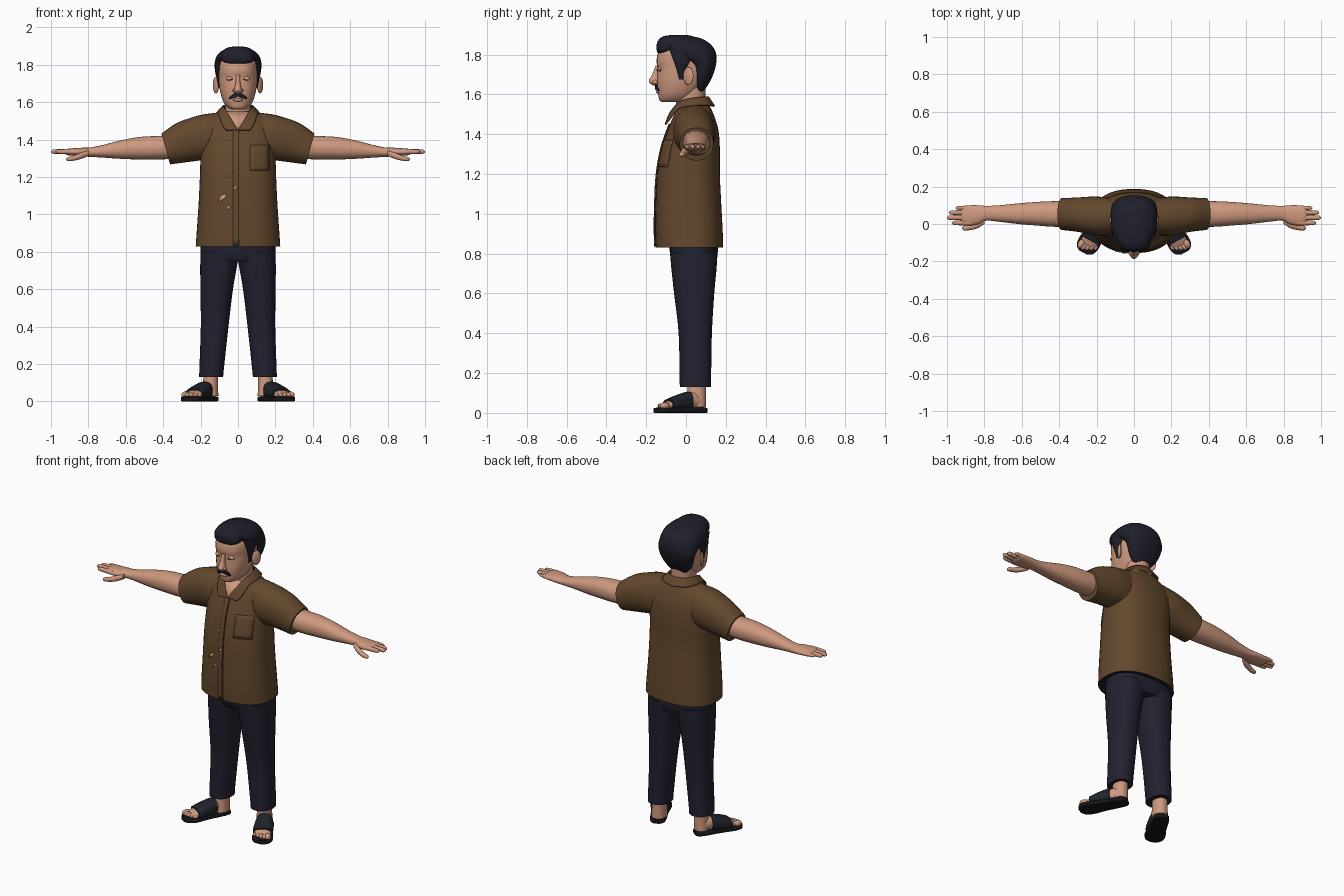
import bpy, bmesh, math
from mathutils import Matrix, Vector
from mathutils.bvhtree import BVHTree

cube = bpy.data.objects.get("Cube")
if cube:
    bpy.data.objects.remove(cube, do_unlink=True)


def material(name, rgb):
    m = bpy.data.materials.new(name)
    m.use_nodes = True
    m.diffuse_color = (*rgb, 1)
    bsdf = next(n for n in m.node_tree.nodes if n.type == 'BSDF_PRINCIPLED')
    bsdf.inputs["Base Color"].default_value = (*rgb, 1)
    return m


SKIN = material("skin", (0.62, 0.32, 0.21))
BROWN = material("brown_cloth", (0.125, 0.065, 0.026))
SEAM = material("dark_brown_seam", (0.06, 0.03, 0.012))
HAIR = material("black_hair", (0.013, 0.014, 0.024))
NAVY = material("navy_cloth", (0.015, 0.016, 0.029))
STRAP = material("sandal_strap", (0.014, 0.016, 0.024))
SOLE = material("sandal_sole", (0.008, 0.008, 0.011))
made = []


def finish(name, bm, mat, mirror=False, matrix=None, thick=0):
    """Turn a bmesh into an object, with optional placement, mirror and thickness."""
    if matrix:
        bm.transform(matrix)
    bmesh.ops.recalc_face_normals(bm, faces=bm.faces)
    me = bpy.data.meshes.new(name)
    bm.to_mesh(me)
    bm.free()
    me.materials.append(mat)
    ob = bpy.data.objects.new(name, me)
    bpy.context.collection.objects.link(ob)
    if mirror:
        ob.modifiers.new("mirror", 'MIRROR').use_clip = True
    if thick:
        s = ob.modifiers.new("thickness", 'SOLIDIFY')
        s.thickness, s.offset = thick, 0
    made.append(ob)
    return ob


def smooth_rows(rows, k=4):
    """Catmull-Rom interpolation between section rows."""
    out = []
    for i in range(len(rows) - 1):
        p = [rows[max(0, min(len(rows) - 1, i + d))] for d in (-1, 0, 1, 2)]
        for j in range(k):
            t = j / k
            out.append([0.5 * (2 * b + (c - a) * t + (2 * a - 5 * b + 4 * c - d) * t * t
                               + (3 * b - a - 3 * c + d) * t ** 3) for a, b, c, d in zip(*p)])
    return out + [list(rows[-1])]


def loft(name, rows, mat, axis='z', p=2.2, n=32, tilt=0, **kw):
    """Skin rounded sections; a row is (position, low, high, low, high)."""
    bm = bmesh.new()
    rings = []
    for t, a0, a1, b0, b1 in smooth_rows(rows):
        ring = []
        for i in range(n):
            c, s = math.cos(math.tau * i / n), math.sin(math.tau * i / n)
            u = math.copysign(abs(c) ** (2 / p), c) * (a1 - a0) / 2
            v = math.copysign(abs(s) ** (2 / p), s) * (b1 - b0) / 2
            a, b = (a0 + a1) / 2 + u, (b0 + b1) / 2 + v
            ring.append(bm.verts.new((a, b, t) if axis == 'z' else (t + tilt * v, a, b)))
        rings.append(ring)
    for r, q in zip(rings, rings[1:]):
        for i in range(n):
            bm.faces.new((r[i], r[(i + 1) % n], q[(i + 1) % n], q[i]))
    bm.faces.new(rings[0])
    bm.faces.new(rings[-1])
    return finish(name, bm, mat, **kw)


def ball(name, centre, size, mat, rot=0, **kw):
    bm = bmesh.new()
    bmesh.ops.create_uvsphere(bm, u_segments=20, v_segments=12, radius=1)
    m = Matrix.Translation(centre) @ Matrix.Rotation(rot, 4, 'Z') @ Matrix.Diagonal((*size, 1))
    return finish(name, bm, mat, matrix=m, **kw)


def sheet(name, edge_a, edge_b, mat, cols=5, place=Vector, **kw):
    """Strip of quads between two polylines."""
    bm = bmesh.new()
    grid = [[bm.verts.new(place(Vector(a).lerp(Vector(b), j / cols))) for j in range(cols + 1)]
            for a, b in zip(edge_a, edge_b)]
    for r, q in zip(grid, grid[1:]):
        for j in range(cols):
            bm.faces.new((r[j], r[j + 1], q[j + 1], q[j]))
    return finish(name, bm, mat, **kw)


def on_front(ob, lift):
    """Placement rule that drops (x, z) points on the front of an object."""
    tree = BVHTree.FromPolygons([v.co for v in ob.data.vertices],
                                [f.vertices for f in ob.data.polygons])

    def place(v):
        hit = tree.ray_cast(Vector((v.x, -2, v.y)), Vector((0, 1, 0)))[0]
        return Vector((v.x, (hit.y if hit else 0) - lift, v.y))
    return place


def sym(z, r, y0, y1):
    return (z, -r, r, y0, y1)


# Shirt body, with a dark underside at the hem
torso = loft("shirt_body", [
    sym(.83, .226, -.152, .187), sym(.92, .22, -.155, .184), sym(1.05, .211, -.153, .177),
    sym(1.2, .204, -.145, .17), sym(1.33, .2, -.122, .17), sym(1.42, .198, -.092, .163),
    sym(1.48, .188, -.068, .146), sym(1.52, .15, -.05, .13), sym(1.55, .085, -.035, .115)],
    BROWN, p=2.4, n=48)
torso.data.materials.append(NAVY)
for f in torso.data.polygons:
    if f.normal.z < -.95 and f.center.z < .85:
        f.material_index = 1

# Sleeves and arms
loft("sleeve", [(.08, -.04, .13, 1.35, 1.545), (.15, -.062, .142, 1.30, 1.535),
                (.21, -.06, .147, 1.292, 1.52), (.30, -.042, .142, 1.28, 1.488),
                (.386, -.032, .138, 1.268, 1.432)], BROWN, axis='x', tilt=.28, mirror=True)
loft("arm", [(.3, -.01, .12, 1.30, 1.43), (.42, -.015, .122, 1.294, 1.42),
             (.52, -.008, .118, 1.294, 1.415), (.62, .0, .11, 1.297, 1.398),
             (.72, .012, .1, 1.304, 1.372), (.79, .018, .097, 1.308, 1.358),
             (.83, .0, .1, 1.31, 1.357), (.88, -.008, .1, 1.314, 1.354),
             (.915, -.002, .096, 1.318, 1.35), (.93, .02, .08, 1.33, 1.34)],
     SKIN, axis='x', mirror=True)

# Fingers and thumb
for label, y, tip, r in (("index", .006, .975, .013), ("middle", .034, 1.0, .0135),
                         ("ring", .061, .99, .013), ("little", .086, .955, .011)):
    def section(x, k, y=y, r=r):
        return (x, y - r * k, y + r * k, 1.336 - r * k, 1.336 + r * k)
    loft(label + "_finger", [section(.87, 1), section(.92, 1), section(tip - .02, .9),
                             section(tip - .006, .65), section(tip, .05)],
         SKIN, axis='x', n=12, mirror=True)
loft("thumb", [(.8, .0, .03, 1.312, 1.342), (.84, -.024, .012, 1.296, 1.33),
               (.88, -.033, -.003, 1.287, 1.315), (.91, -.034, -.01, 1.285, 1.307),
               (.92, -.024, -.02, 1.292, 1.298)], SKIN, axis='x', n=14, mirror=True)

# Collar and open neck
inner = [(.002, -.1, 1.452), (.03, -.083, 1.50), (.06, -.045, 1.55), (.074, -.01, 1.57),
         (.078, .035, 1.58), (.055, .09, 1.586), (0, .11, 1.588)]
outer = [(.06, -.105, 1.45), (.083, -.083, 1.475), (.1, -.045, 1.525), (.108, .0, 1.54),
         (.11, .05, 1.545), (.08, .115, 1.545), (0, .142, 1.54)]
sheet("collar", smooth_rows(inner), smooth_rows(outer), BROWN, mirror=True, thick=.009)
sheet("open_neck", [(0, y - .002, z) for x, y, z in inner[:3]],
      [(x, y + .003, z) for x, y, z in inner[:3]], SKIN, mirror=True, thick=.004)
loft("neck", [sym(1.45, .07, -.05, .1), sym(1.53, .068, -.05, .095), sym(1.66, .07, -.05, .1)], SKIN)

# Shirt front: placket line, pocket and worn spots
heights = [.835 + .0325 * i for i in range(20)]
sheet("placket", [(-.026, z) for z in heights], [(.004, z) for z in heights],
      BROWN, place=on_front(torso, .003), thick=.005)
sheet("placket_seam", [(-.001, z) for z in heights], [(.005, z) for z in heights],
      SEAM, cols=1, place=on_front(torso, .006), thick=.003)
levels = [1.235 + .0225 * i for i in range(7)]
sheet("chest_pocket", [(.065, z) for z in levels], [(.165, z) for z in levels],
      BROWN, place=on_front(torso, .003), thick=.007)
for label, x, z, w, h in (("large", -.085, 1.09, .022, .02), ("upper", -.016, 1.142, .011, .011),
                          ("lower", -.053, 1.036, .014, .01)):
    sheet(label + "_worn_spot", [(x - w, z - h), (x - w * .3, z + h * .4), (x + w, z + h)],
          [(x - w * .4, z - h), (x + w * .6, z - h * .2), (x + w * 1.1, z + h * .6)],
          SKIN, place=on_front(torso, .004), thick=.005)

# Trousers
loft("trouser_hips", [sym(.745, .19, -.06, .145), sym(.78, .2, -.078, .157),
                      sym(.86, .2, -.085, .163)], NAVY, p=2.5)
loft("trouser_leg", [(.13, .078, .207, -.03, .125), (.16, .077, .207, -.032, .126),
                     (.4, .051, .199, -.037, .13), (.6, .027, .201, -.06, .142),
                     (.72, .006, .202, -.073, .153), (.8, -.005, .2, -.08, .158)],
     NAVY, p=2.3, mirror=True)

# Feet and sandals, built along x and turned outwards
turn = Matrix.Translation((.2, -.028, 0)) @ Matrix.Rotation(math.radians(-61), 4, 'Z')
loft("ankle", [(.03, .105, .19, .0, .1), (.09, .107, .187, .005, .1), (.18, .107, .183, .01, .1)],
     SKIN, mirror=True)
loft("foot", [(-.132, -.01, .01, .03, .05), (-.12, -.033, .033, .02, .08),
              (-.07, -.038, .038, .02, .105), (-.02, -.043, .043, .02, .092),
              (.05, -.048, .048, .02, .068), (.1, -.043, .044, .02, .045)],
     SKIN, axis='x', mirror=True, matrix=turn)
for i, (x, r) in enumerate(((.108, .018), (.114, .0135), (.108, .0125), (.099, .0115), (.088, .0105))):
    ball("toe_%d" % (i + 1), turn @ Vector((x, .034 - i * .0195, .035)), (r * 1.5, r, r),
         SKIN, rot=math.radians(-61), mirror=True)
loft("sandal_sole", [(-.143, -.02, .02, 0, .024), (-.135, -.036, .036, 0, .026),
                     (-.1, -.046, .046, 0, .027), (0, -.05, .05, 0, .026),
                     (.08, -.06, .06, 0, .026), (.125, -.048, .052, 0, .026),
                     (.144, -.02, .028, 0, .024)],
     SOLE, axis='x', p=5, mirror=True, matrix=turn)
loft("sandal_strap", [(-.05, -.046, .046, .01, .105), (-.03, -.05, .05, .01, .104),
                      (.03, -.057, .057, .01, .085), (.07, -.057, .057, .01, .069)],
     STRAP, axis='x', p=2.5, mirror=True, matrix=turn)

# Head, nose, ears and eyelids
head = loft("head", [
    sym(1.562, .035, -.122, -.03), sym(1.572, .055, -.134, .02), sym(1.6, .077, -.14, .05),
    sym(1.65, .094, -.145, .09), sym(1.7, .102, -.144, .115), sym(1.735, .104, -.143, .125),
    sym(1.77, .105, -.148, .13), sym(1.82, .1, -.135, .12), sym(1.87, .06, -.09, .08)], SKIN, p=2.3)
loft("nose", [sym(1.645, .006, -.165, -.13), sym(1.653, .021, -.177, -.13),
              sym(1.668, .021, -.187, -.13), sym(1.70, .013, -.17, -.13),
              sym(1.745, .011, -.153, -.13)], SKIN, n=16)
ball("nostril", (.017, -.155, 1.662), (.012, .014, .011), SKIN, mirror=True)
ball("ear", (.118, .012, 1.692), (.011, .029, .045), SKIN, rot=-.5, mirror=True)
ball("eyelid", (.045, -.131, 1.727), (.02, .011, .012), SKIN, mirror=True)
ball("lower_lip", (0, -.139, 1.612), (.027, .012, .008), SKIN)
sheet("eye_line", [(.028, 1.724), (.045, 1.721), (.064, 1.724)],
      [(.028, 1.721), (.045, 1.718), (.064, 1.721)],
      SEAM, cols=1, place=on_front(head, .006), mirror=True, thick=.004)
sheet("moustache", [(0, 1.648), (.014, 1.65), (.03, 1.641), (.046, 1.624)],
      [(0, 1.632), (.014, 1.626), (.03, 1.62), (.046, 1.618)],
      HAIR, place=on_front(head, .008), mirror=True, thick=.009)

# Hair: back and crown, sideburns, and the swept front
loft("hair", [sym(1.61, .05, .05, .085), sym(1.65, .085, .04, .112), sym(1.7, .108, .036, .137),
              sym(1.75, .12, .02, .151), sym(1.79, .125, -.05, .153), sym(1.82, .123, -.105, .146),
              sym(1.85, .112, -.12, .125), sym(1.878, .08, -.105, .085), sym(1.893, .03, -.075, .03)],
     HAIR, p=2.3)
loft("sideburn", [(1.675, .096, .104, -.035, -.015), (1.72, .092, .112, -.045, -.005),
                  (1.77, .09, .121, -.062, .02), (1.83, .085, .116, -.085, .03)],
     HAIR, n=16, mirror=True)
loft("front_hair", [sym(1.808, .055, -.141, -.08), sym(1.82, .082, -.147, -.05),
                    sym(1.85, .091, -.148, .0), sym(1.878, .078, -.135, .03),
                    sym(1.893, .052, -.11, .03), sym(1.899, .01, -.07, .0)], HAIR, p=2.5)

# Smooth shading with sharp edges kept
bpy.ops.object.select_all(action='DESELECT')
for ob in made:
    ob.select_set(True)
bpy.context.view_layer.objects.active = made[0]
bpy.ops.object.shade_smooth_by_angle(angle=math.radians(40))
